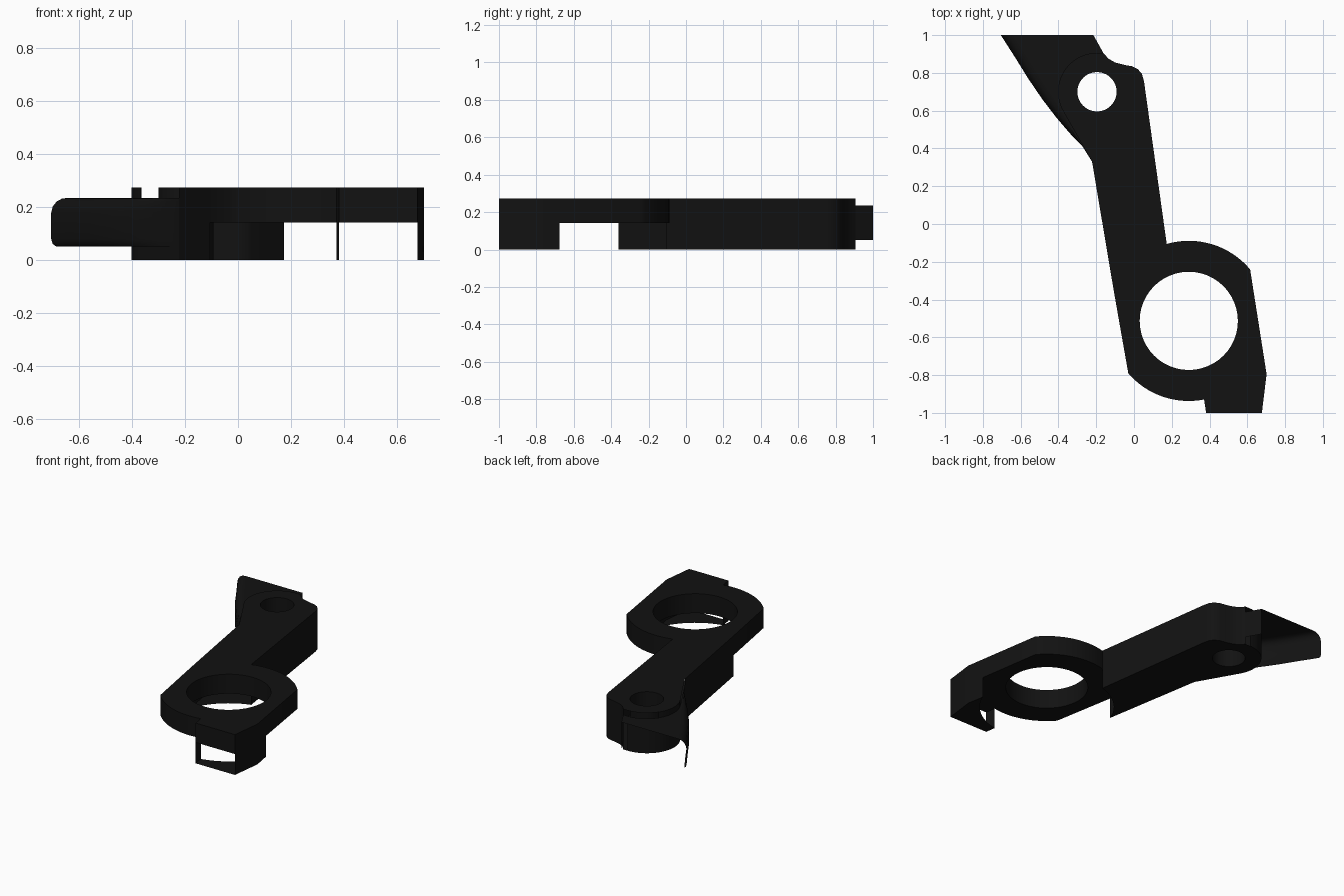
import bpy, bmesh
from math import cos, sin, radians

if "Cube" in bpy.data.objects:
    bpy.data.objects.remove(bpy.data.objects["Cube"])

TOP, MID, TAIL_TOP, TAIL_LOW = 0.274, 0.142, 0.235, 0.052
RING, RING_R, BORE_R = (0.29, -0.513), 0.424, 0.26
BOSS, BOSS_R, PIN_R = (-0.196, 0.70), 0.206, 0.104

black = bpy.data.materials.new("black_finish")
black.diffuse_color = (0.006, 0.006, 0.006, 1)
black.use_nodes = True
black.node_tree.nodes["Principled BSDF"].inputs["Base Color"].default_value = black.diffuse_color


def arc(c, r, a0, a1, n=16):
    return [(c[0] + r * cos(radians(a0 + (a1 - a0) * i / n)),
             c[1] + r * sin(radians(a0 + (a1 - a0) * i / n))) for i in range(n + 1)]


def circle(c, r):
    return arc(c, r, 0, 360, 48)[:-1]


def loft(bm, rows, closed=False):
    grid = [[bm.verts.new(p) for p in row] for row in rows]
    n = len(grid[0])
    for a, b in zip(grid, grid[1:]):
        for i in range(n if closed else n - 1):
            j = (i + 1) % n
            bm.faces.new((a[i], a[j], b[j], b[i]))


def wall(bm, pts, z0, z1, closed=False):
    loft(bm, [[(x, y, z) for x, y in pts] for z in (z0, z1)], closed)


def cap(bm, loops, z, up=True):
    edges = []
    for pts in loops:
        vs = [bm.verts.new((x, y, z)) for x, y in pts]
        edges += [bm.edges.new((vs[i - 1], vs[i])) for i in range(len(vs))]
    res = bmesh.ops.triangle_fill(bm, edges=edges, use_beauty=True, use_dissolve=False)
    for f in res["geom"]:
        if isinstance(f, bmesh.types.BMFace):
            f.normal_update()
            if (f.normal.z > 0) != up:
                f.normal_flip()


def finish(bm, name):
    bmesh.ops.remove_doubles(bm, verts=bm.verts, dist=0.0005)
    me = bpy.data.meshes.new(name)
    bm.to_mesh(me)
    bm.free()
    me.materials.append(black)
    ob = bpy.data.objects.new(name, me)
    bpy.context.collection.objects.link(ob)
    bpy.ops.object.select_all(action='DESELECT')
    ob.select_set(True)
    bpy.context.view_layer.objects.active = ob
    bpy.ops.object.shade_smooth_by_angle(angle=radians(35))


# Shared outline pieces
knee = (-0.222, 0.33)
ring_back = arc(RING, RING_R, 106, 40)
ring_front = arc(RING, RING_R, -79, -139)
tab_side = [(0.702, -0.795), (0.677, -1), (0.382, -1)]
tab_arc = arc(RING, RING_R, -22.5, -79)
arm_arc = arc(RING, RING_R, 159, 106)
boss_arc = arc(BOSS, BOSS_R, 210, 90, 24)
shoulder = [(-0.162, 0.905), (-0.135, 0.875), (-0.10, 0.855), (-0.05, 0.842), (-0.01, 0.835),
            (0.02, 0.82), (0.042, 0.795), (0.053, 0.755)]
bore, pin = circle(RING, BORE_R), circle(BOSS, PIN_R)

# Top plate with both holes, and the thin ring below it
bm = bmesh.new()
cap(bm, [ring_back + tab_side + ring_front + [arm_arc[0], knee] + boss_arc + shoulder, bore, pin], TOP)
cap(bm, [ring_back + tab_arc + ring_front[1:] + arm_arc[:-1], bore], MID, False)
wall(bm, bore, MID, TOP, True)
wall(bm, ring_back + [tab_arc[0]], MID, TOP)
wall(bm, ring_front + [arm_arc[0]], MID, TOP)
finish(bm, "ring_plate")

# Hollow front tab, open at the front and towards the ring
bm = bmesh.new()
wall(bm, [tab_arc[0], tab_side[0], tab_side[1]], 0, TOP)
wall(bm, [tab_side[2], tab_arc[-1]], 0, TOP)
wall(bm, tab_side[1:], MID, TOP)
for z in (0, MID):
    cap(bm, [tab_side + tab_arc[::-1]], z, False)
finish(bm, "front_tab")

# Full-height arm with the pin boss
bm = bmesh.new()
wall(bm, [arm_arc[0], knee], 0, TOP)
wall(bm, [knee] + boss_arc, 0, TAIL_TOP)
wall(bm, arc(BOSS, BOSS_R, 214, 145), TAIL_TOP, TOP)
wall(bm, shoulder + [arm_arc[-1]], 0, TOP)
wall(bm, pin, 0, TOP, True)
cap(bm, [arm_arc + shoulder[::-1] + boss_arc[::-1] + [knee], pin], 0, False)
finish(bm, "arm")

# Open tail shell with a rounded outer edge
tail = [(-0.272, 0.41, 0), (-0.335, 0.475, 0.3), (-0.41, 0.562, 0.7), (-0.485, 0.66, 1),
        (-0.56, 0.77, 1), (-0.625, 0.875, 1), (-0.705, 1, 1)]
profile = [(0.018, TAIL_LOW), (0.005, 0.062), (0, 0.08), (0, 0.18), (0.006, 0.203),
           (0.021, 0.222), (0.04, 0.232), (0.062, TAIL_TOP)]
bm = bmesh.new()
loft(bm, [[(*knee, z)] + [(x + k * d, y, z) for x, y, k in tail] for d, z in profile])
inner = [(x + k * profile[-1][0], y) for x, y, k in tail]
cap(bm, [[knee] + inner + [(-0.215, 1), shoulder[0]] + boss_arc[::-1]], TAIL_TOP)
wall(bm, [(-0.215, 1), shoulder[0]], TAIL_LOW, TAIL_TOP)
finish(bm, "tail")
